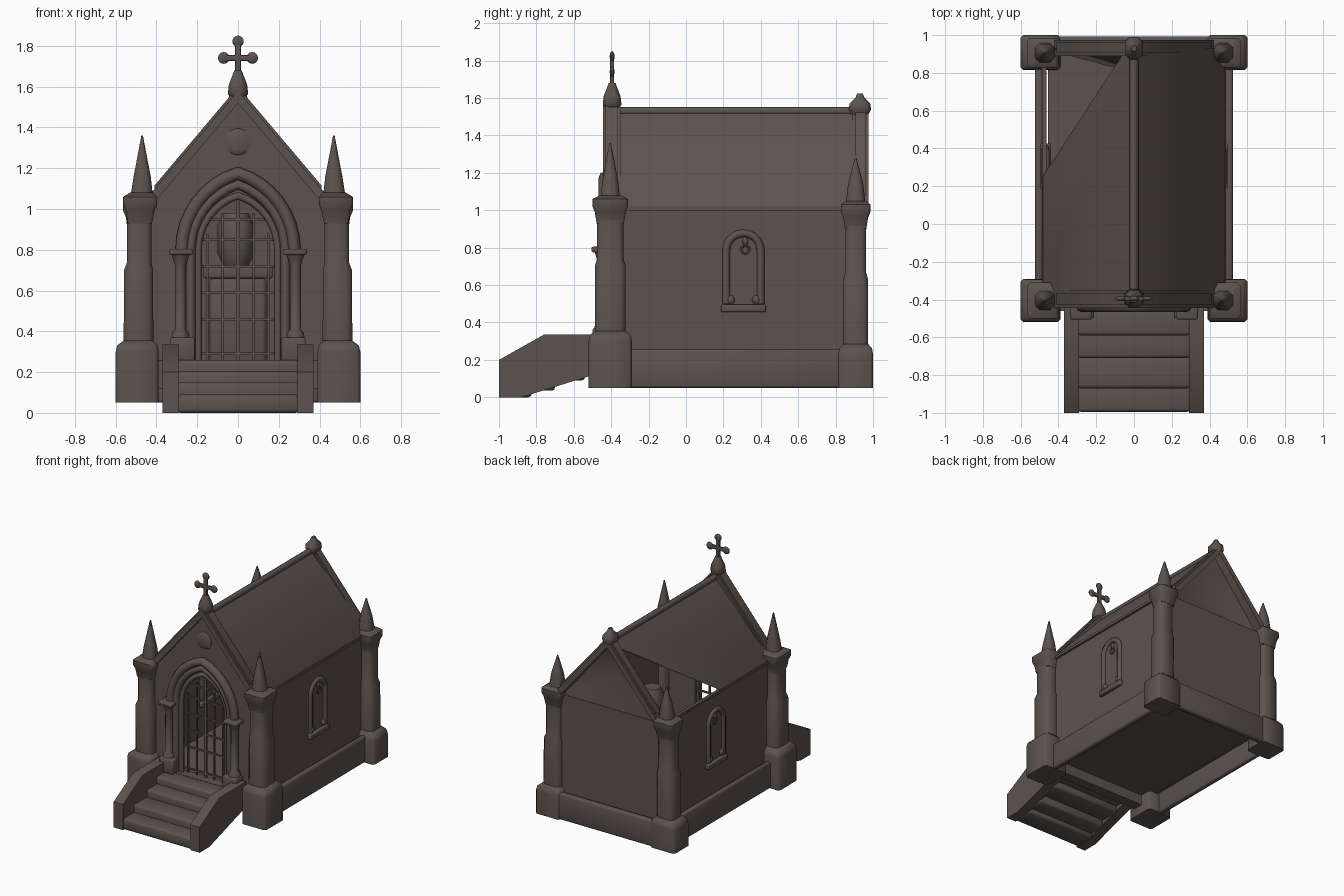
import bpy, bmesh, math
from mathutils import Vector

if "Cube" in bpy.data.objects:
    bpy.data.objects.remove(bpy.data.objects["Cube"])

stone = bpy.data.materials.new("dark_stone")
stone.diffuse_color = (0.107, 0.086, 0.076, 1)
stone.use_nodes = True
stone.node_tree.nodes["Principled BSDF"].inputs["Base Color"].default_value = stone.diffuse_color


def finish(name, bm):
    bmesh.ops.recalc_face_normals(bm, faces=bm.faces)
    me = bpy.data.meshes.new(name)
    bm.to_mesh(me)
    bm.free()
    me.materials.append(stone)
    ob = bpy.data.objects.new(name, me)
    bpy.context.collection.objects.link(ob)
    return ob


def box(name, lo, hi, bevel=0.0):
    bm = bmesh.new()
    bmesh.ops.create_cube(bm, size=1)
    for v in bm.verts:
        v.co = [(a + b) / 2 + c * (b - a) for a, b, c in zip(lo, hi, v.co)]
    if bevel:
        bmesh.ops.bevel(bm, geom=bm.edges[:], offset=bevel, segments=2, affect='EDGES', profile=0.5)
    return finish(name, bm)


def loft(name, rings):
    """Join rings of equal point counts into a closed solid."""
    bm = bmesh.new()
    rs = [[bm.verts.new(p) for p in r] for r in rings]
    n = len(rs[0])
    for r, s in zip(rs, rs[1:]):
        for i in range(n):
            bm.faces.new((r[i], r[(i + 1) % n], s[(i + 1) % n], s[i]))
    bm.faces.new(rs[0])
    bm.faces.new(rs[-1])
    return finish(name, bm)


def prism(name, pts, axis, a, b):
    """Extrude a profile: axis 'y' takes (x, z) points, axis 'x' takes (y, z)."""
    put = (lambda p, t: (p[0], t, p[1])) if axis == 'y' else (lambda p, t: (t, p[0], p[1]))
    return loft(name, [[put(p, t) for p in pts] for t in (a, b)])


def tower(name, levels, c=0.35):
    """Stack of chamfered rectangles: (z, centre x, centre y, half x, half y)."""
    rings = []
    for z, cx, cy, hx, hy in levels:
        k = c * min(hx, hy)
        q = [(hx - k, -hy), (hx, -hy + k), (hx, hy - k), (hx - k, hy)]
        q += [(-x, -y) for x, y in q]
        rings.append([(cx + x, cy + y, z) for x, y in q])
    return loft(name, rings)


def column(name, x, y, levels, n=12):
    ang = [2 * math.pi * i / n for i in range(n)]
    return loft(name, [[(x + r * math.cos(t), y + r * math.sin(t), z) for t in ang] for z, r in levels])


def tube(name, pts, r, n=8, closed=False, normal=(0, 1, 0)):
    """Sweep a circle along a planar path."""
    pts = [Vector(p) for p in pts]
    nm, m = Vector(normal), len(pts)
    bm = bmesh.new()
    rs = []
    for i, p in enumerate(pts):
        a = pts[i - 1] if (i or closed) else p
        b = pts[(i + 1) % m] if (i < m - 1 or closed) else p
        side = (b - a).normalized().cross(nm)
        rs.append([bm.verts.new(p + r * (math.cos(t) * side + math.sin(t) * nm))
                   for t in (2 * math.pi * k / n for k in range(n))])
    for i in range(m if closed else m - 1):
        s, e = rs[i], rs[(i + 1) % m]
        for k in range(n):
            bm.faces.new((s[k], s[(k + 1) % n], e[(k + 1) % n], e[k]))
    if not closed:
        bm.faces.new(rs[0])
        bm.faces.new(rs[-1])
    return finish(name, bm)


def ball(name, at, scale):
    bm = bmesh.new()
    bmesh.ops.create_uvsphere(bm, u_segments=10, v_segments=7, radius=1)
    for v in bm.verts:
        v.co = [a + s * c for a, s, c in zip(at, scale, v.co)]
    return finish(name, bm)


def half_arch(w, spring, rise, n=8):
    """Right half of a pointed arch, from the spring to the apex."""
    c = (rise * rise - w * w) / (2 * w)
    end = math.atan2(rise, c)
    return [(-c + (w + c) * math.cos(end * i / n), spring + (w + c) * math.sin(end * i / n)) for i in range(n + 1)]


def full_arch(w, spring, rise, foot):
    h = [(w, foot)] + half_arch(w, spring, rise)
    return h + [(-x, z) for x, z in h[-2::-1]]


# plinth, floor and thin walls set in behind the plinth ledge
box("floor", (-0.455, -0.4, 0.2), (0.455, 0.92, 0.23))
box("plinth_back", (-0.45, 0.945, 0.05), (0.45, 0.993, 0.255), 0.014)
box("plinth_front", (-0.41, -0.46, 0.12), (0.41, -0.38, 0.26))
box("back_wall", (-0.467, 0.922, 0.2), (0.467, 0.932, 1.0))
for s, side in ((1, "right"), (-1, "left")):
    x0, x1 = sorted((s * 0.483, s * 0.525))
    box(side + "_plinth", (x0, -0.4, 0.05), (x1, 0.93, 0.255), 0.014)
    x0, x1 = sorted((s * 0.463, s * 0.469))
    box(side + "_wall", (x0, -0.4, 0.2), (x1, 0.93, 1.02))
    x0, x1 = sorted((s * 0.466, s * 0.487))
    box(side + "_eave", (x0, -0.38, 1.0), (x1, 0.93, 1.02))
    # front gable wall, half with pointed doorway
    prof = [(0.19, 0.25)] + half_arch(0.19, 0.8, 0.25) + [(0, 1.55), (0.44, 1.05), (0.46, 0.25)]
    prism(side + "_front_wall", [(s * x, z) for x, z in prof], 'y', -0.415, -0.385)
    # sloped copings on both gables
    for nm, ya, yb, dz in (("front", -0.445, -0.35, 0), ("back", 0.89, 0.975, -0.03)):
        low = [(0, 1.58), (0.42, 1.085), (0.42, 1.02), (0, 1.52)]
        top = [(0, 1.6), (0.41, 1.115), (0.41, 1.08), (0, 1.57)]
        prism(f"{side}_{nm}_coping", [(s * x, z + dz) for x, z in low], 'y', ya, yb)
        prism(f"{side}_{nm}_coping_cap", [(s * x, z + dz) for x, z in top], 'y', ya + 0.015, yb - 0.015)


# roof; the left slope is broken away at the back
def slope(name, pts):
    loft(name, [[(x, y, 1.535 - 1.07 * abs(x) - d) for x, y in pts] for d in (0, 0.01)])


slope("right_roof", [(0, -0.37), (0.485, -0.37), (0.485, 0.93), (0, 0.93)])
slope("left_roof", [(0, -0.37), (0, 0.92), (-0.045, 0.92), (-0.485, 0.25), (-0.485, -0.37)])
tube("ridge_bar", [(0, -0.36, 1.53), (0, 0.92, 1.53)], 0.023, normal=(1, 0, 0))

# sunken back gable
bm = bmesh.new()
a, b, c, m = [bm.verts.new(p) for p in ((-0.48, 0.928, 1.0), (0.48, 0.928, 1.0), (0, 0.928, 1.53), (0, 0.8, 1.17))]
for f in ((a, b, m), (b, c, m), (c, a, m)):
    bm.faces.new(f).smooth = True
gable = finish("back_gable", bm)

# corner buttresses with spires
for s, side in ((1, "right"), (-1, "left")):
    for nm, cy, hy, b, m, t, tip in (("front", -0.405, 0.115, 0.33, 0.72, 1.0, 1.36),
                                     ("back", 0.907, 0.093, 0.26, 0.65, 0.97, 1.28)):
        k = 0.72 * hy
        tower(f"{side}_{nm}_buttress_base", [(0.05, s * 0.495, cy, 0.105, hy), (b - 0.03, s * 0.495, cy, 0.105, hy),
              (b, s * 0.493, cy, 0.1, hy - 0.005), (b + 0.025, s * 0.49, cy, 0.07, k)], 0.15)
        tower(f"{side}_{nm}_buttress_shaft", [(b, s * 0.488, cy, 0.073, k), (m - 0.02, s * 0.488, cy, 0.071, k),
              (m + 0.02, s * 0.484, cy, 0.06, k - 0.012), (t - 0.05, s * 0.484, cy, 0.06, k - 0.012)])
        tower(f"{side}_{nm}_buttress_cap", [(t - 0.07, s * 0.482, cy, 0.06, k - 0.01), (t - 0.01, s * 0.48, cy, 0.07, k),
              (t + 0.02, s * 0.48, cy, 0.083, k + 0.012), (t + 0.06, s * 0.48, cy, 0.083, k + 0.012),
              (t + 0.08, s * 0.475, cy, 0.055, 0.055)], 0.15)
        tower(f"{side}_{nm}_spire", [(t + 0.07, s * 0.472, cy, 0.054, 0.052), (t + 0.16, s * 0.47, cy, 0.042, 0.042),
              (t + 0.19, s * 0.47, cy, 0.036, 0.036), (tip, s * 0.47, cy, 0.004, 0.004)], 0.5)

# ridge finials and cross
tower("front_finial", [(1.54, 0, -0.395, 0.03, 0.03), (1.565, 0, -0.395, 0.05, 0.05),
      (1.61, 0, -0.395, 0.045, 0.045), (1.68, 0, -0.395, 0.018, 0.018)], 0.5)
tower("back_finial", [(1.5, 0, 0.93, 0.03, 0.04), (1.54, 0, 0.93, 0.045, 0.06), (1.57, 0, 0.93, 0.045, 0.055),
      (1.6, 0, 0.93, 0.022, 0.025), (1.625, 0, 0.93, 0.012, 0.015)], 0.5)
box("cross_post", (-0.014, -0.405, 1.66), (0.014, -0.385, 1.81), 0.004)
box("cross_arm", (-0.075, -0.405, 1.727), (0.075, -0.385, 1.755), 0.004)
for x, z in ((-0.07, 1.741), (0.07, 1.741), (0, 1.822)):
    ball("cross_knob", (x, -0.395, z), (0.029, 0.013, 0.029))

# doorway mouldings, columns and rosette
tube("outer_arch", [(x, -0.435, z) for x, z in full_arch(0.275, 0.8, 0.375, 0.78)], 0.032)
tube("middle_arch", [(x, -0.43, z) for x, z in full_arch(0.232, 0.8, 0.32, 0.26)], 0.024)
tube("inner_arch", [(x, -0.415, z) for x, z in full_arch(0.195, 0.8, 0.265, 0.26)], 0.018)
for s in (1, -1):
    column("door_column", s * 0.282, -0.445, [(0.36, 0.045), (0.39, 0.042), (0.41, 0.028), (0.72, 0.027),
           (0.75, 0.035), (0.78, 0.045)])
    box("column_base", (s * 0.272 - 0.06, -0.5, 0.255), (s * 0.272 + 0.06, -0.4, 0.37), 0.01)
    box("column_capital", (s * 0.28 - 0.058, -0.505, 0.775), (s * 0.28 + 0.058, -0.4, 0.805), 0.008)
ball("rosette", (0, -0.415, 1.33), (0.066, 0.013, 0.066))

# iron door grille
for x, top in ((0, 1.05), (0.075, 0.98), (-0.075, 0.98), (0.15, 0.88), (-0.15, 0.88)):
    w = 0.011 if x == 0 else 0.005
    box("grille_upright", (x - w, -0.405, 0.26), (x + w, -0.39, top))
for z, w in ((0.29, 0.19), (0.46, 0.19), (0.59, 0.19), (0.72, 0.19), (0.85, 0.18), (0.95, 0.14)):
    box("grille_rail", (-w, -0.403, z - 0.006), (w, -0.391, z + 0.006))

# interior altar
box("altar", (-0.14, 0.3, 0.23), (0.14, 0.55, 0.66), 0.02)
box("altar_top", (-0.17, 0.28, 0.66), (0.17, 0.58, 0.72), 0.01)
column("altar_urn", -0.01, 0.43, [(0.72, 0.06), (0.78, 0.09), (0.92, 0.09), (0.98, 0.06)])

# entrance stairs and sloping cheek walls
for y0, z0, z1 in ((-0.995, 0.0, 0.09), (-0.87, 0.035, 0.15), (-0.71, 0.09, 0.205), (-0.59, 0.14, 0.26)):
    box("stair_step", (-0.3, y0, z0), (0.3, min(y0 + 0.14, -0.4) if y0 > -0.6 else y0 + 0.17, z1), 0.018)
box("landing", (-0.3, -0.48, 0.14), (0.3, -0.38, 0.258))
cheek = [(-1, 0), (-0.88, 0), (-0.43, 0.14), (-0.43, 0.335), (-0.76, 0.335), (-1, 0.2)]
for s in (1, -1):
    prism("stair_cheek", cheek, 'x', s * 0.29, s * 0.37)

# side wall niches with hanging ring
yc = 0.307
for s in (1, -1):
    X = s * 0.468

    def niche(w, spring, foot):
        arc = [(X, yc + w * math.cos(math.pi * i / 10), spring + w * math.sin(math.pi * i / 10)) for i in range(11)]
        return [(X, yc + w, foot)] + arc + [(X, yc - w, foot)]

    tube("niche_frame", niche(0.092, 0.785, 0.5), 0.021, normal=(1, 0, 0))
    box("niche_sill", (X - 0.028, yc - 0.12, 0.455), (X + 0.028, yc + 0.12, 0.495), 0.008)
    for d in (-0.07, 0.07):
        ball("niche_knob", (X, yc + d, 0.52), (0.022, 0.024, 0.026))
    loop = [(X + s * 0.006, yc + 0.01 + 0.022 * math.cos(t), 0.79 + 0.022 * math.sin(t))
            for t in (math.pi * i / 6 for i in range(12))]
    tube("niche_ring", loop, 0.006, 6, True, (1, 0, 0))
    ball("niche_ring_mount", (X, yc + 0.01, 0.835), (0.016, 0.016, 0.022))

bpy.ops.object.select_all(action='SELECT')
gable.select_set(False)
bpy.context.view_layer.objects.active = bpy.context.selected_objects[0]
bpy.ops.object.shade_smooth_by_angle(angle=math.radians(50))
